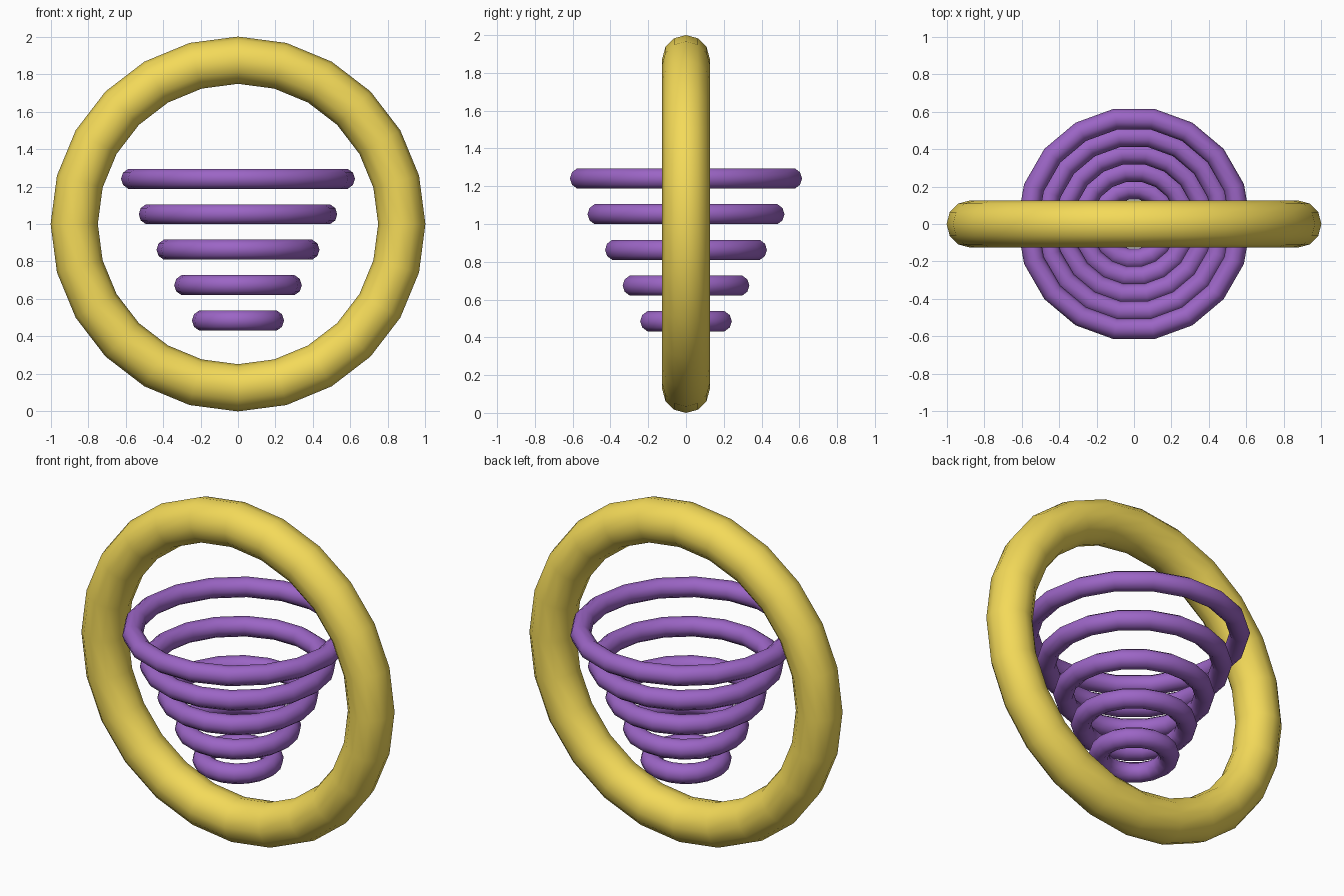
import bpy
import math

if "Cube" in bpy.data.objects:
    bpy.data.objects.remove(bpy.data.objects["Cube"])


def material(name, color):
    m = bpy.data.materials.new(name)
    m.diffuse_color = color
    m.use_nodes = True
    m.node_tree.nodes["Principled BSDF"].inputs["Base Color"].default_value = m.diffuse_color
    return m


def ring(name, major, minor, z, segs, sides, mat, upright=False):
    rot = (math.pi / 2, 0, 0) if upright else (0, 0, 0)
    bpy.ops.mesh.primitive_torus_add(
        major_radius=major, minor_radius=minor,
        major_segments=segs, minor_segments=sides,
        location=(0, 0, z), rotation=rot)
    ob = bpy.context.object
    ob.name = name
    ob.data.materials.append(mat)
    bpy.ops.object.shade_smooth()
    return ob


gold = material("gold", (0.9, 0.7, 0.1, 1))
purple = material("purple", (0.33, 0.13, 0.56, 1))

# Large upright ring standing on the ground
ring("outer_ring", 0.874, 0.126, 1.0, 24, 12, gold, upright=True)

# Funnel of five flat rings growing upward
for i in range(5):
    ring(f"funnel_ring_{i + 1}", 0.19 + 0.0945 * i, 0.056,
         0.485 + 0.189 * i, 18, 10, purple)
